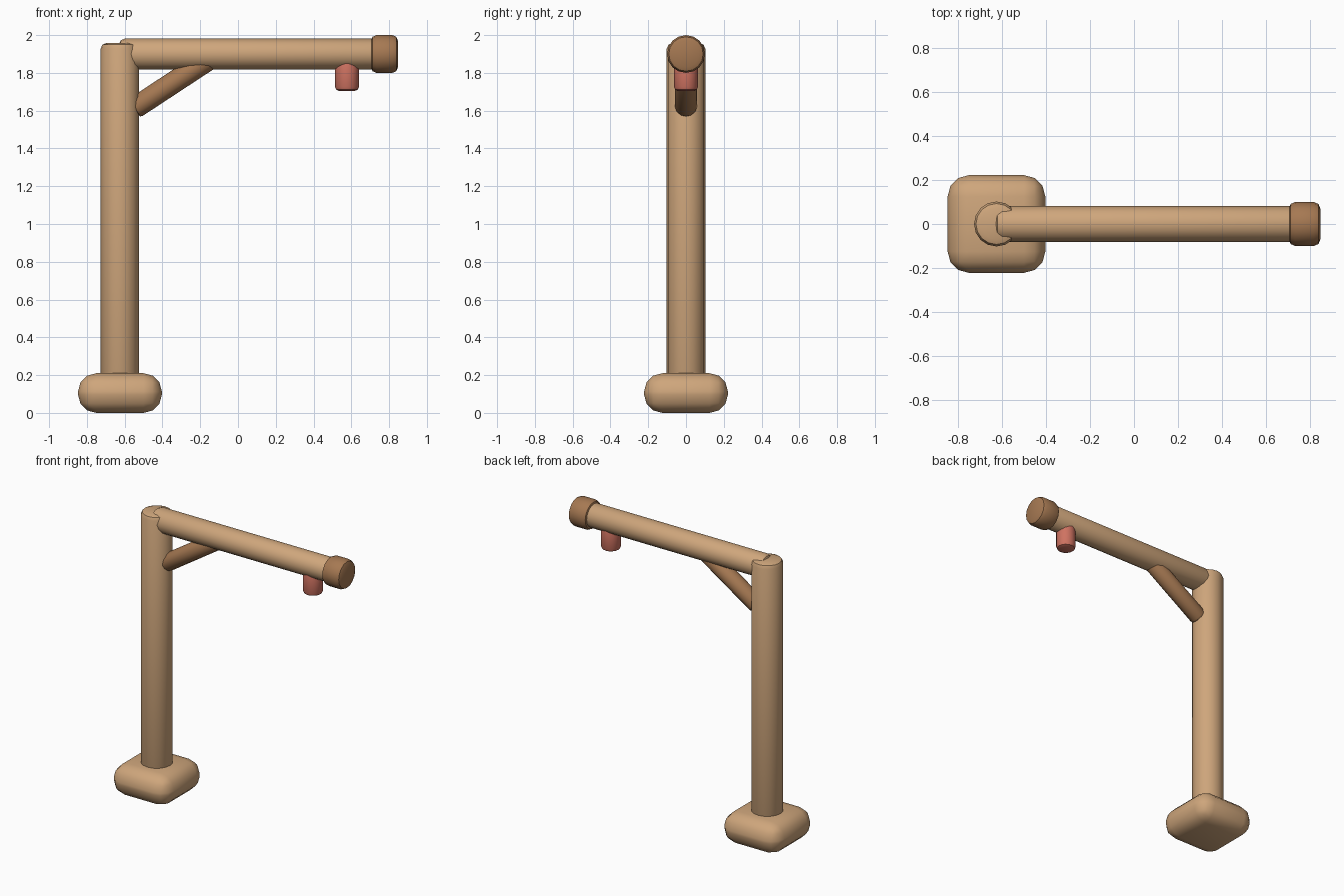
import bpy
from math import radians
from mathutils import Vector

if "Cube" in bpy.data.objects:
    bpy.data.objects.remove(bpy.data.objects["Cube"])


def material(name, rgb):
    m = bpy.data.materials.new(name)
    m.diffuse_color = (*rgb, 1)
    m.use_nodes = True
    m.node_tree.nodes["Principled BSDF"].inputs["Base Color"].default_value = m.diffuse_color
    return m


TAN = material("light_wood", (0.62, 0.38, 0.20))
BROWN = material("dark_wood", (0.38, 0.19, 0.085))
RED = material("red", (0.62, 0.17, 0.12))


def finish(ob, name, mat, bevel, segments):
    """Name, colour, round the rims and smooth the sides."""
    ob.name = name
    ob.data.materials.append(mat)
    bpy.ops.object.transform_apply(location=False, rotation=False, scale=True)
    mod = ob.modifiers.new("round", 'BEVEL')
    mod.width = bevel
    mod.segments = segments
    mod.limit_method = 'ANGLE'
    mod.angle_limit = radians(50)
    bpy.ops.object.modifier_apply(modifier=mod.name)
    bpy.ops.object.shade_smooth_by_angle(angle=radians(40))


def rod(name, start, end, radius, mat, bevel, sides=16):
    a, b = Vector(start), Vector(end)
    d = b - a
    bpy.ops.mesh.primitive_cylinder_add(vertices=sides, radius=radius, depth=d.length,
                                        location=(a + b) / 2)
    ob = bpy.context.object
    ob.rotation_euler = d.to_track_quat('Z', 'Y').to_euler()
    finish(ob, name, mat, bevel, 2)


# Rounded foot block
bpy.ops.mesh.primitive_cube_add(size=1, location=(-0.625, 0, 0.105))
bpy.context.object.scale = (0.444, 0.444, 0.21)
finish(bpy.context.object, "base", TAN, 0.097, 3)

# Upright, arm and diagonal brace
rod("post", (-0.625, 0, 0.10), (-0.625, 0, 1.958), 0.102, TAN, 0.03)
rod("arm", (-0.63, 0, 1.90), (0.78, 0, 1.90), 0.081, TAN, 0.03)
rod("brace", (-0.55, 0, 1.612), (-0.15, 0, 1.875), 0.058, BROWN, 0.015, 12)

# End cap and hanging peg
rod("arm_cap", (0.703, 0, 1.90), (0.847, 0, 1.90), 0.10, BROWN, 0.03)
rod("peg", (0.577, 0, 1.705), (0.577, 0, 1.88), 0.063, RED, 0.02)
